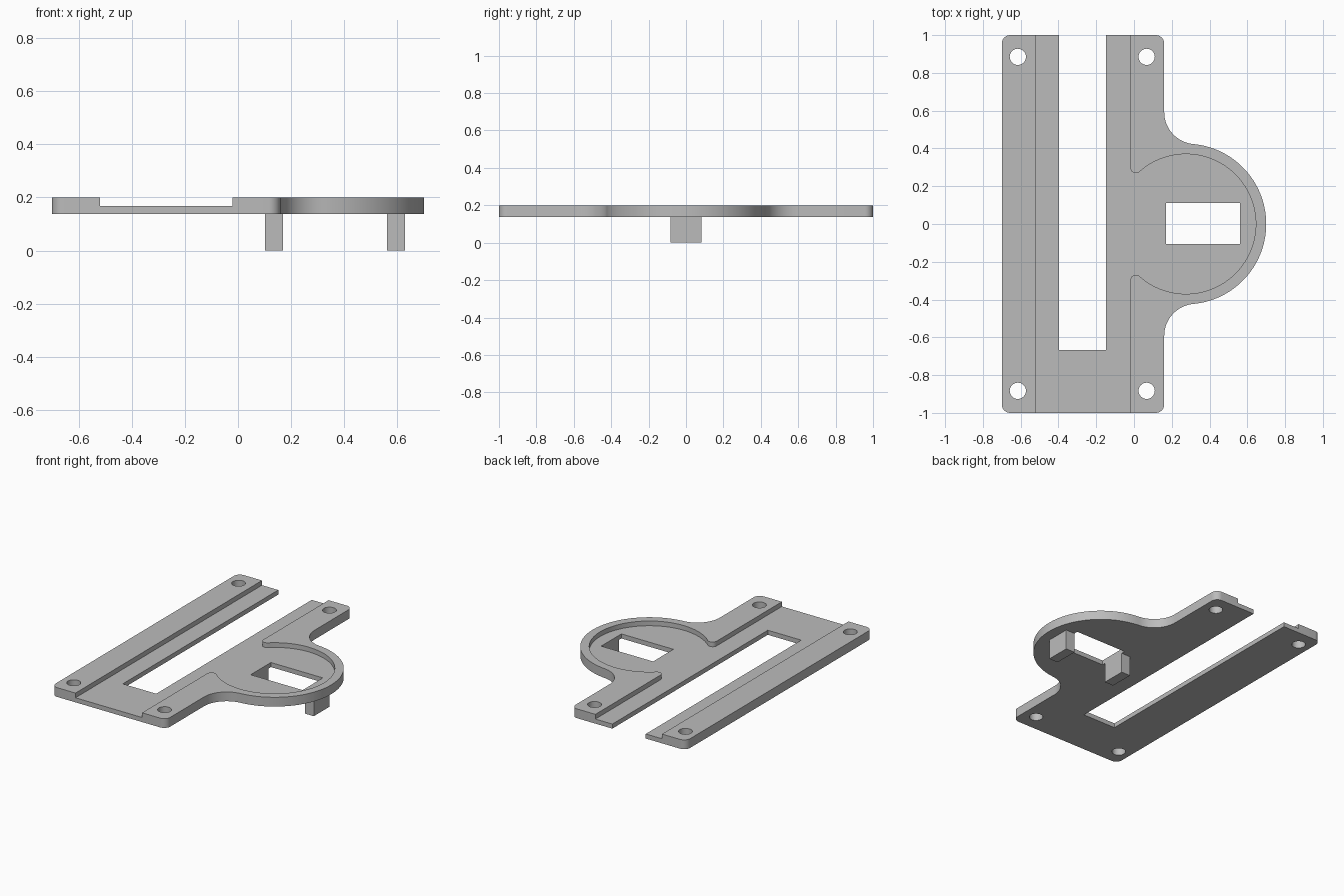
import bpy
import bmesh
from math import radians, degrees, atan2, cos, sin, sqrt

if "Cube" in bpy.data.objects:
    bpy.data.objects.remove(bpy.data.objects["Cube"])

BASE, FLOOR, TOP = 0.137, 0.168, 0.2      # underside, recess floor, rim
CX, OUTER_R, POCKET_R = 0.275, 0.425, 0.37  # round lobe
LEFT, RIGHT = -0.7, 0.16                  # straight plate sides

grey = bpy.data.materials.new("plain grey")
grey.use_nodes = True
grey.diffuse_color = (0.5, 0.5, 0.5, 1)
grey.node_tree.nodes["Principled BSDF"].inputs["Base Color"].default_value = (0.5, 0.5, 0.5, 1)


def arc(x, y, r, start, end, steps):
    angles = [radians(start + (end - start) * i / steps) for i in range(steps + 1)]
    return [(x + r * cos(a), y + r * sin(a)) for a in angles]


def mirrored(half):
    """Close a half outline by mirroring it across y = 0."""
    return half + [(x, -y) for x, y in reversed(half) if abs(y) > 1e-6]


def prism(name, outline, z0, z1):
    bm = bmesh.new()
    face = bm.faces.new([bm.verts.new((x, y, z0)) for x, y in outline])
    result = bmesh.ops.extrude_face_region(bm, geom=[face])
    top = [v for v in result["geom"] if isinstance(v, bmesh.types.BMVert)]
    bmesh.ops.translate(bm, verts=top, vec=(0, 0, z1 - z0))
    bmesh.ops.recalc_face_normals(bm, faces=bm.faces)
    mesh = bpy.data.meshes.new(name)
    bm.to_mesh(mesh)
    bm.free()
    mesh.materials.append(grey)
    obj = bpy.data.objects.new(name, mesh)
    bpy.context.collection.objects.link(obj)
    return obj


def box(name, x0, x1, y0, y1, z0, z1):
    return prism(name, [(x0, y0), (x1, y0), (x1, y1), (x0, y1)], z0, z1)


def activate(obj):
    bpy.ops.object.select_all(action="DESELECT")
    obj.select_set(True)
    bpy.context.view_layer.objects.active = obj


def cut(target, cutter):
    cutter.hide_render = True
    mod = target.modifiers.new("cut", "BOOLEAN")
    mod.operation = "DIFFERENCE"
    mod.solver = "EXACT"
    mod.object = cutter
    activate(target)
    bpy.ops.object.modifier_apply(modifier=mod.name)
    bpy.data.objects.remove(cutter)


# Plate outline: lobe, concave fillet into the straight side, rounded corners
fillet = 0.17
fx = RIGHT + fillet
fy = sqrt((OUTER_R + fillet) ** 2 - (fx - CX) ** 2)
meet = degrees(atan2(fy, fx - CX))
corner = 0.045
half = arc(CX, 0, OUTER_R, 0, meet, 36)
half += arc(fx, fy, fillet, meet + 180, 180, 16)[1:]
half += arc(RIGHT - corner, 1 - corner, corner, 0, 90, 8)
half += arc(LEFT + corner, 1 - corner, corner, 90, 180, 8)
plate = prism("mounting_plate", mirrored(half), BASE, TOP)

# Recess: long channel joined to the round pocket through rounded lips
lip = 0.03
lx = -0.02 + lip
ly = sqrt((POCKET_R + lip) ** 2 - (lx - CX) ** 2)
lip_meet = degrees(atan2(ly, lx - CX))
half = arc(CX, 0, POCKET_R, 0, lip_meet, 48)
half += arc(lx, ly, lip, lip_meet - 180, -180, 12)[1:]
half += [(-0.02, 1.1), (-0.52, 1.1)]
cut(plate, prism("recess_cutter", mirrored(half), FLOOR, TOP + 0.1))

# Open slot and rectangular window
cut(plate, box("slot_cutter", -0.398, -0.147, -0.667, 1.1, 0, 0.4))
cut(plate, box("window_cutter", 0.17, 0.56, -0.107, 0.11, 0, 0.4))

# Screw holes
for x in (-0.615, 0.067):
    for y in (-0.883, 0.885):
        cut(plate, prism("hole_cutter", arc(x, y, 0.043, 0, 348.75, 31), 0, 0.4))

activate(plate)
bpy.ops.object.shade_smooth_by_angle(angle=radians(30))

# Legs under the two ends of the window
box("inner_leg", 0.102, 0.17, -0.084, 0.082, 0, BASE)
box("outer_leg", 0.56, 0.628, -0.084, 0.082, 0, BASE)
